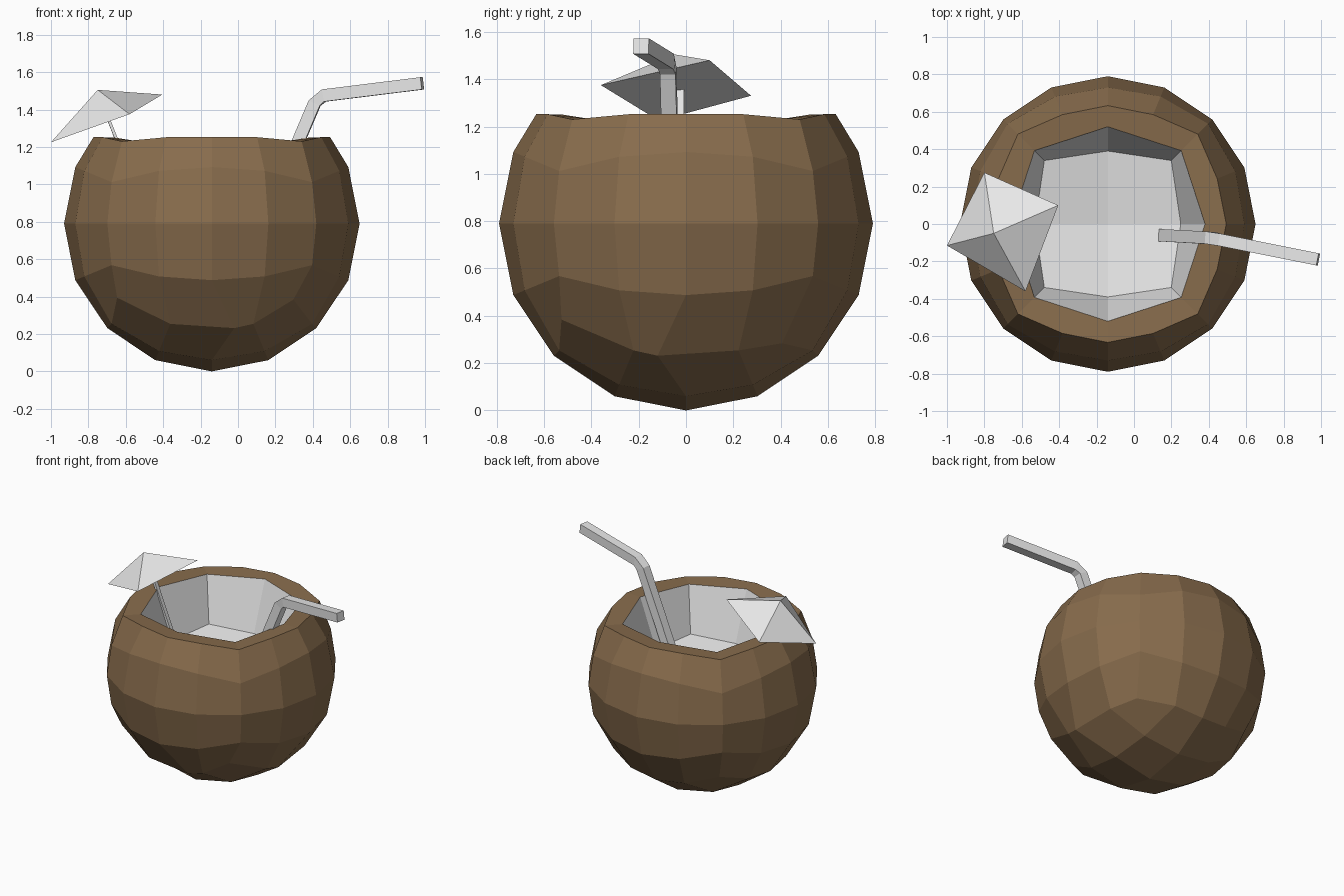
import bpy
import bmesh
from math import tan, pi, atan2, cos, sin
from mathutils import Vector

if "Cube" in bpy.data.objects:
    bpy.data.objects.remove(bpy.data.objects["Cube"], do_unlink=True)


def material(name, color):
    mat = bpy.data.materials.new(name)
    mat.use_nodes = True
    mat.diffuse_color = (*color, 1)
    mat.node_tree.nodes["Principled BSDF"].inputs["Base Color"].default_value = (*color, 1)
    return mat


def build(name, bm, *mats):
    bmesh.ops.recalc_face_normals(bm, faces=bm.faces)
    mesh = bpy.data.meshes.new(name)
    bm.to_mesh(mesh)
    bm.free()
    for mat in mats:
        mesh.materials.append(mat)
    obj = bpy.data.objects.new(name, mesh)
    bpy.context.collection.objects.link(obj)
    return obj


def square_tube(name, path, half_side, half_height, mat):
    """Four-sided tube with flat ends that follows a list of points."""
    bm = bmesh.new()
    points = [Vector(p) for p in path]
    rings = []
    for i, p in enumerate(points):
        ahead = points[min(i + 1, len(points) - 1)]
        behind = points[max(i - 1, 0)]
        along = (ahead - behind).normalized()
        side = Vector((0, 0, 1)).cross(along).normalized() * half_side
        up = along.cross(side).normalized() * half_height
        rings.append([bm.verts.new(p + a * side + b * up)
                      for a, b in ((1, 1), (-1, 1), (-1, -1), (1, -1))])
    for low, high in zip(rings, rings[1:]):
        for k in range(4):
            n = (k + 1) % 4
            bm.faces.new((low[k], low[n], high[n], high[k]))
    bm.faces.new(rings[0])
    bm.faces.new(rings[-1])
    return build(name, bm, mat)


brown = material("shell brown", (0.245, 0.15, 0.073))
white = material("white", (0.8, 0.8, 0.8))

# Coconut: a cube rounded into a faceted ball, with the top cut off
R = 0.79
CENTRE = Vector((-0.14, 0, R))
# Irregular spots around the underside
nudges = {
    (-1, -1, -1): (-0.05, 0, 0.06), (1, -1, -1): (-0.02, -0.07, 0.05),
    (1, 1, -1): (0, -0.05, -0.05),
    (0, -1, -1): (0.12, 0, 0), (1, 0, -1): (0, -0.12, 0),
}
bm = bmesh.new()
bmesh.ops.create_cube(bm, size=2)
bmesh.ops.subdivide_edges(bm, edges=bm.edges[:], cuts=3, use_grid_fill=True)
lid = [f for f in bm.faces if f.calc_center_median().z > 0.99]
bmesh.ops.delete(bm, geom=lid, context='FACES')
rim = []
for v in bm.verts:
    grid = v.co.copy()
    key = tuple(round(c, 2) for c in grid)
    ball = Vector([tan(c * pi / 4) for c in grid]).normalized() * R
    if grid.z > 0.99:
        # Level the cut edge, with the corners a little wider and lower
        corner = abs(grid.x) > 0.99 and abs(grid.y) > 0.99
        flat = ball.xy.normalized() * (0.68 if corner else 0.633)
        ball = Vector((flat.x, flat.y, 0.44 if corner else 0.462))
        rim.append(v)
    ball += Vector(nudges.get(key, (0, 0, 0)))
    v.co = ball + CENTRE
rim.sort(key=lambda v: atan2(v.co.y, v.co.x - CENTRE.x) % (2 * pi - 0.001))


def octagon(axis_radius, corner_radius, z, corner_drop):
    ring = []
    for k in range(8):
        r = corner_radius if k % 2 else axis_radius
        a = k * pi / 4
        ring.append(bm.verts.new((CENTRE.x + r * cos(a), r * sin(a),
                                  z - corner_drop * (k % 2))))
    return ring


# Hollow: rim, eight walls and a shallow dished floor
lip = octagon(0.52, 0.555, 1.25, 0.02)
foot = octagon(0.39, 0.48, 0.89, 0)
dish = bm.verts.new((CENTRE.x, 0, 0.80))
for k in range(8):
    n = (k + 1) % 8
    outer = [rim[(2 * k + s) % 16] for s in range(3)]
    bm.faces.new(outer + [lip[n], lip[k]])
    bm.faces.new((lip[k], lip[n], foot[n], foot[k])).material_index = 1
for k in range(0, 8, 2):
    quad = (dish, foot[k], foot[k + 1], foot[(k + 2) % 8])
    bm.faces.new(quad).material_index = 1
build("coconut", bm, brown, white)

# Bent drinking straw
square_tube("straw", [(0.14, -0.06, 0.80), (0.41, -0.075, 1.435),
                      (0.46, -0.085, 1.475), (0.985, -0.19, 1.54)],
            0.033, 0.033, white)

# Paper parasol: a tilted four-sided pyramid with a closed base
bm = bmesh.new()
apex = bm.verts.new((-0.75, -0.05, 1.505))
base = [bm.verts.new(p) for p in ((-0.8, 0.275, 1.33), (-1.0, -0.115, 1.225),
                                  (-0.58, -0.36, 1.375), (-0.405, 0.1, 1.48))]
for k in range(4):
    bm.faces.new((base[k], base[(k + 1) % 4], apex))
bm.faces.new(base)
build("parasol", bm, white)

# Parasol stick
square_tube("parasol_stick", [(-0.5, -0.02, 0.86), (-0.695, -0.025, 1.355)],
            0.016, 0.008, white)
